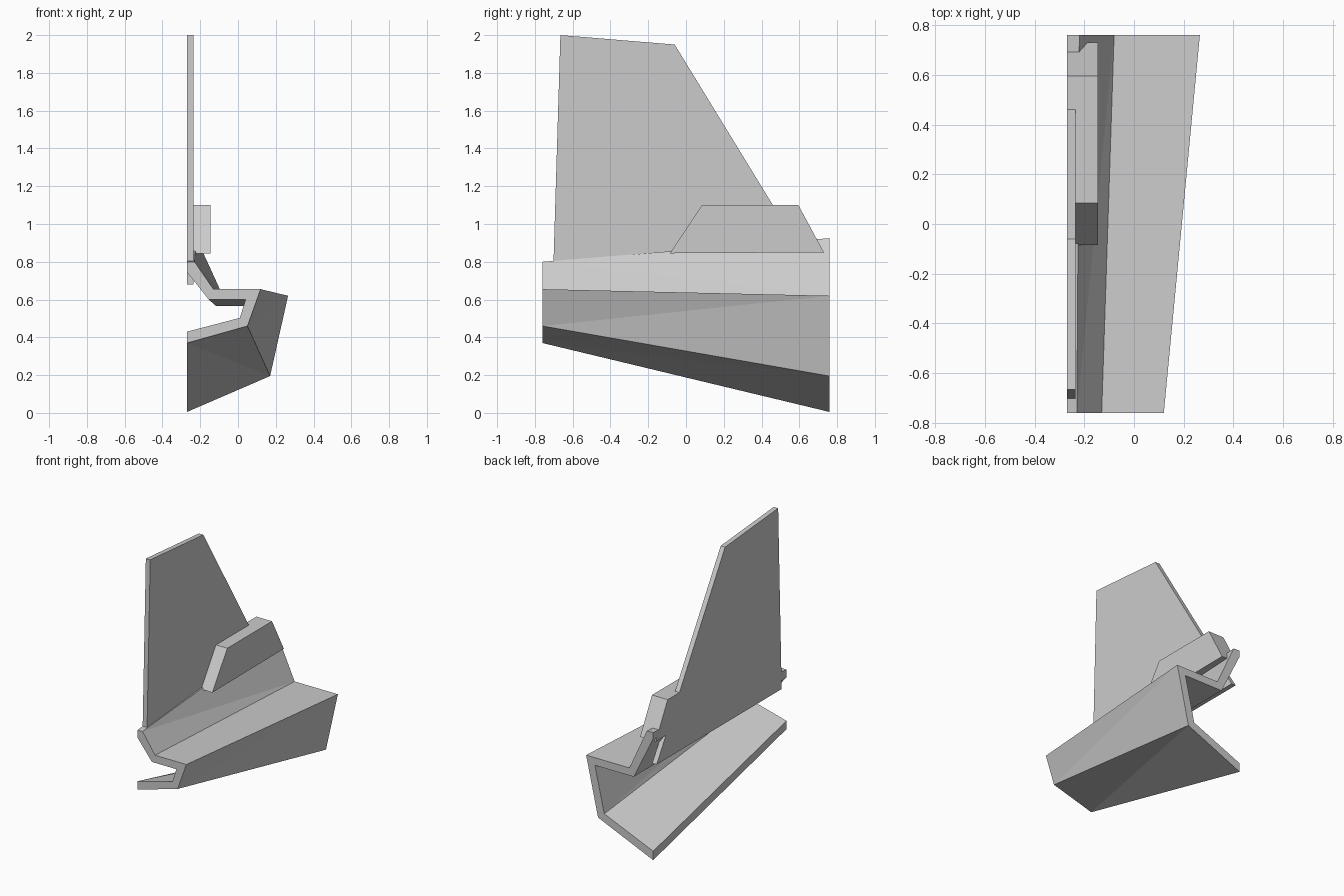
import bpy, bmesh

if "Cube" in bpy.data.objects:
    bpy.data.objects.remove(bpy.data.objects["Cube"])


def finish(name, bm):
    bmesh.ops.recalc_face_normals(bm, faces=bm.faces)
    mesh = bpy.data.meshes.new(name)
    bm.to_mesh(mesh)
    bm.free()
    obj = bpy.data.objects.new(name, mesh)
    bpy.context.collection.objects.link(obj)
    return obj


def slab(name, outline, x0, x1):
    """Extrude a (y, z) outline along x."""
    bm = bmesh.new()
    face = bm.faces.new([bm.verts.new((x0, y, z)) for y, z in outline])
    ext = bmesh.ops.extrude_face_region(bm, geom=[face])
    moved = [g for g in ext["geom"] if isinstance(g, bmesh.types.BMVert)]
    bmesh.ops.translate(bm, vec=(x1 - x0, 0, 0), verts=moved)
    return finish(name, bm)


def loft(name, front, back, y0, y1, flipped):
    """Join two (x, z) sections with triangles; flipped sets the other diagonal."""
    bm = bmesh.new()
    a = [bm.verts.new((x, y0, z)) for x, z in front]
    b = [bm.verts.new((x, y1, z)) for x, z in back]
    n = len(a)
    for i in range(n):
        j = (i + 1) % n
        if i in flipped:
            tris = (a[i], a[j], b[i]), (a[j], b[j], b[i])
        else:
            tris = (a[i], a[j], b[j]), (a[i], b[j], b[i])
        for t in tris:
            bm.faces.new(t)
    bm.faces.new(a)
    bm.faces.new(b[::-1])
    return finish(name, bm)


# Folded shell: outer line, then inner line back again
front = [(-.27, .37), (.05, .46), (.12, .655), (-.13, .655), (-.23, .8), (-.27, .8),
         (-.27, .745), (-.155, .6), (.04, .6), (.01, .503), (-.27, .43)]
back = [(-.27, .005), (.17, .195), (.265, .62), (-.08, .62), (-.22, .925), (-.27, .925),
        (-.27, .88), (-.115, .565), (.195, .565), (.12, .235), (-.27, .07)]
loft("folded_shell", front, back, -.76, .76, {3, 7, 9})

# Tall upright fin
slab("fin", [(-.705, .68), (-.665, 2), (-.06, 1.95), (.46, 1.1), (.72, .68)], -.27, -.235)

# Thick side block at the fin root
slab("side_block", [(-.085, .845), (.085, 1.1), (.595, 1.1), (.73, .85)], -.27, -.145)
